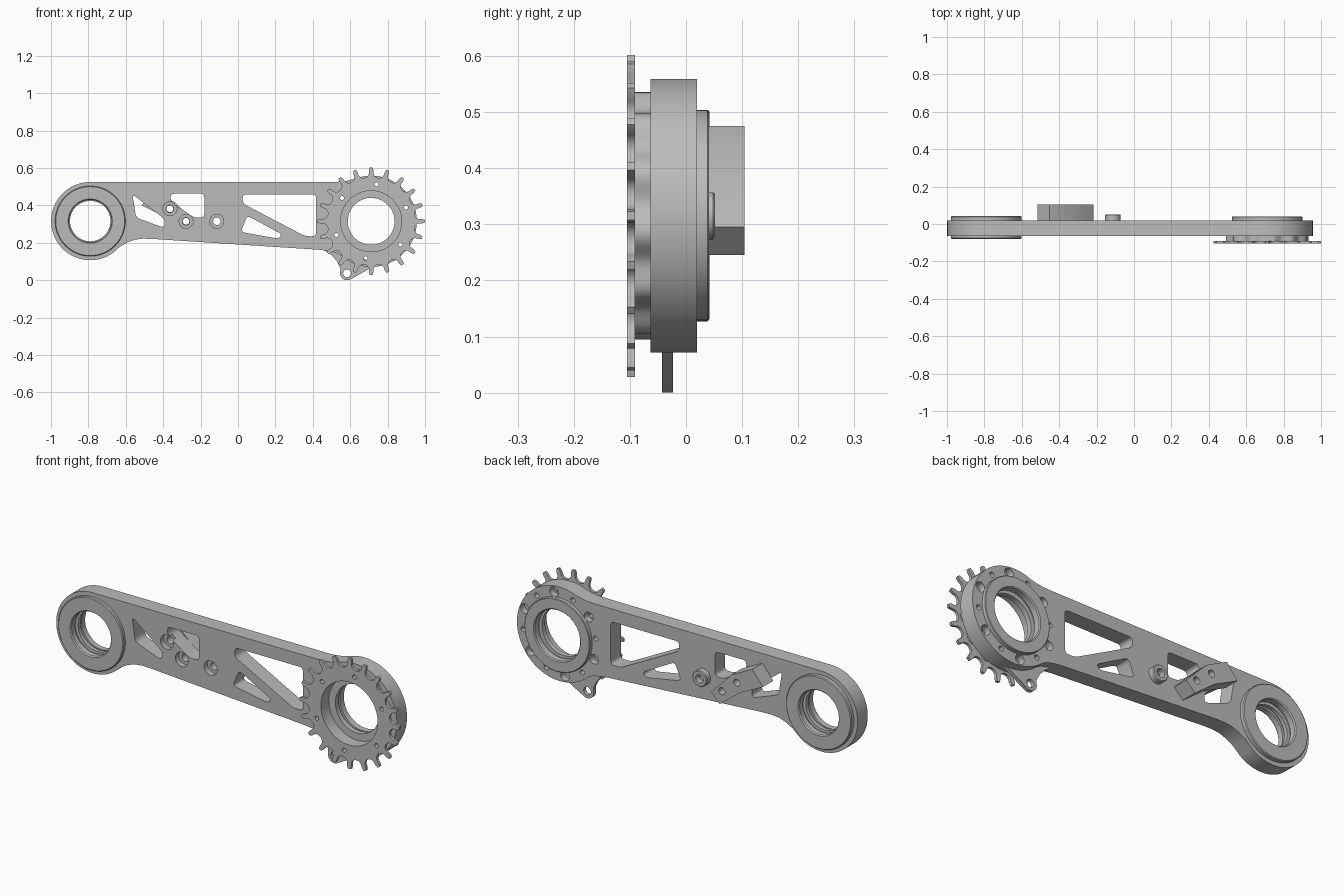
import bpy, bmesh
from math import sin, cos, radians, pi
from mathutils import Vector

if "Cube" in bpy.data.objects:
    bpy.data.objects.remove(bpy.data.objects["Cube"])

metal = bpy.data.materials.new("machined_grey")
metal.use_nodes = True
GREY = (0.5, 0.5, 0.5, 1)
metal.diffuse_color = GREY
metal.node_tree.nodes["Principled BSDF"].inputs["Base Color"].default_value = GREY

PIVOT = (-0.79, 0.316)      # plain end centre (x, z)
HUB = (0.712, 0.315)        # sprocket end centre
FRONT, BACK = -0.063, 0.02  # arm faces along y


def arc(c, r, a0, a1, n=48):
    """Points on an arc in the xz plane, angles in degrees."""
    angles = [radians(a0 + (a1 - a0) * i / n) for i in range(n + 1)]
    return [(c[0] + r * cos(a), c[1] + r * sin(a)) for a in angles]


def circle(c, r, n=32):
    return arc(c, r, 0, 360, n)[:-1]


def polar(c, r, deg):
    return (c[0] + r * cos(radians(deg)), c[1] + r * sin(radians(deg)))


def rounded(points, r=0.022, n=5):
    """Soften every corner of a polygon."""
    out = []
    for i, p in enumerate(points):
        p = Vector(p)
        a, b = Vector(points[i - 1]) - p, Vector(points[(i + 1) % len(points)]) - p
        a = p + a.normalized() * min(r, a.length * 0.45)
        b = p + b.normalized() * min(r, b.length * 0.45)
        for k in range(n + 1):
            t = k / n
            out.append(tuple(a * (1 - t) ** 2 + p * 2 * t * (1 - t) + b * t * t))
    return out


def finish(name, bm):
    bmesh.ops.recalc_face_normals(bm, faces=bm.faces)
    mesh = bpy.data.meshes.new(name)
    bm.to_mesh(mesh)
    bm.free()
    mesh.materials.append(metal)
    obj = bpy.data.objects.new(name, mesh)
    bpy.context.collection.objects.link(obj)
    return obj


def prism(name, outlines, y0, y1):
    """Extrude separate xz outlines between two depths."""
    bm = bmesh.new()
    for pts in outlines:
        front = [bm.verts.new((x, y0, z)) for x, z in pts]
        back = [bm.verts.new((x, y1, z)) for x, z in pts]
        bm.faces.new(front)
        bm.faces.new(back[::-1])
        for i in range(len(pts)):
            bm.faces.new((front[i - 1], back[i - 1], back[i], front[i]))
    return finish(name, bm)


def lathe(name, c, profile, n=72):
    """Revolve a closed (radius, y) profile about the y axis through c."""
    bm = bmesh.new()
    rings = []
    for i in range(n):
        a = 2 * pi * i / n
        rings.append([bm.verts.new((c[0] + r * cos(a), y, c[1] + r * sin(a))) for r, y in profile])
    for i in range(n):
        for k in range(len(profile)):
            bm.faces.new((rings[i - 1][k - 1], rings[i - 1][k], rings[i][k], rings[i][k - 1]))
    return finish(name, bm)


def activate(obj):
    bpy.ops.object.select_all(action='DESELECT')
    obj.select_set(True)
    bpy.context.view_layer.objects.active = obj


def cut(obj, outlines, y0=-0.3, y1=0.3):
    cutter = prism("cutter", outlines, y0, y1)
    cutter.hide_render = True
    mod = obj.modifiers.new("cut", 'BOOLEAN')
    mod.operation, mod.solver, mod.object = 'DIFFERENCE', 'EXACT', cutter
    activate(obj)
    bpy.ops.object.modifier_apply(modifier=mod.name)
    bpy.data.objects.remove(cutter)


# Arm plate
outline = (arc(PIVOT, 0.209, 90, 305)
           + [(-0.63, 0.18), (-0.59, 0.203), (-0.55, 0.217), (-0.51, 0.222), (-0.46, 0.221),
              (0.43, 0.163), (0.48, 0.157), (0.52, 0.148)]
           + arc(HUB, 0.244, 228, 472)
           + [(0.59, 0.533), (0.55, 0.527), (0.50, 0.525)])
arm = prism("arm", [outline], FRONT, BACK)

# Weight saving windows
windows = [
    [(-0.565, 0.46), (-0.39, 0.325), (-0.395, 0.28), (-0.545, 0.335)],
    [(-0.36, 0.463), (-0.18, 0.463), (-0.18, 0.335), (-0.235, 0.335), (-0.36, 0.42)],
    [(0.025, 0.458), (0.418, 0.458), (0.418, 0.235), (0.36, 0.235), (0.025, 0.41)],
    [(0.05, 0.345), (0.235, 0.245), (0.215, 0.222), (0.015, 0.258)],
]
bolts = [(-0.364, 0.382), (-0.278, 0.315)]
boss_at = (-0.113, 0.315)
cut(arm, [rounded(w) for w in windows] + [circle(PIVOT, 0.17, 72), circle(HUB, 0.175, 72)])

# Bolt holes with counterbores
hub_bolts = [polar(HUB, 0.2, 21.5 + 60 * i) for i in range(6)]
cut(arm, [circle(p, 0.02) for p in bolts + [boss_at]] + [circle(p, 0.011, 16) for p in hub_bolts])
cut(arm, [circle(p, 0.037) for p in bolts + [boss_at]], -0.1, -0.035)
cut(arm, [circle(polar(HUB, 0.213, 21.5 + 60 * i), 0.025) for i in range(6)]
    + [circle(polar(HUB, 0.21, 51.5 + 60 * i), 0.013, 16) for i in range(6)], -0.015, 0.1)

# Bearing sleeve in the plain end
pivot_sleeve = lathe("pivot_sleeve", PIVOT, [
    (0.184, -0.08), (0.188, -0.076), (0.188, 0.038), (0.184, 0.042), (0.118, 0.042),
    (0.113, 0.036), (0.113, 0.008), (0.125, 0.008), (0.125, -0.008), (0.108, -0.008),
    (0.108, -0.028), (0.125, -0.028), (0.125, -0.045), (0.113, -0.045), (0.113, -0.074),
    (0.118, -0.08)])

# Bearing sleeve in the sprocket end
hub_sleeve = lathe("hub_sleeve", HUB, [
    (0.188, FRONT), (0.188, 0.038), (0.185, 0.041), (0.135, 0.041), (0.13, 0.036),
    (0.13, 0.004), (0.147, 0.004), (0.147, -0.014), (0.125, -0.014), (0.125, -0.04),
    (0.163, -0.04), (0.163, FRONT)])

# Scalloped spacer behind the sprocket
lobes = [polar(HUB, 0.213 + 0.01 * cos(radians(12 * (a - 21.5))), a) for a in range(0, 360, 3)]
spacer = prism("sprocket_spacer", [lobes], -0.092, FRONT)

# Sprocket with rounded valleys between narrow teeth
TEETH = 20
step = 360 / TEETH
gear = []
for i in range(TEETH):
    a = i * step
    gear += [polar(HUB, 0.287, a - 1.5), polar(HUB, 0.287, a + 1.5)]
    mid = a + step / 2
    gear += arc(polar(HUB, 0.264, mid), 0.03, mid + 180 + 98, mid + 180 - 98, 10)[::-1]
    # keep the valley running from this tooth to the next
    if i == 0:
        flip = (Vector(gear[2]) - Vector(gear[1])).length > (Vector(gear[-1]) - Vector(gear[1])).length
    if flip:
        gear[-11:] = gear[-11:][::-1]
sprocket = prism("sprocket", [gear], -0.105, -0.091)
for part in (spacer, sprocket):
    cut(part, [circle(HUB, 0.163, 72)] + [circle(p, 0.011, 16) for p in hub_bolts])

# Thin lug under the sprocket end
eye = (0.583, 0.037)
lug = prism("lug", [[(0.60, 0.16), (0.46, 0.159), (0.50, 0.135), (0.53, 0.10), (0.547, 0.065)]
                    + arc(eye, 0.037, 170, 290, 16)
                    + [(0.66, 0.037), (0.72, 0.072), (0.70, 0.10)]], -0.043, -0.023)
cut(lug, [circle(eye, 0.021)])

# Bent mounting block on the back
block = prism("mount_block", [[(-0.515, 0.40), (-0.452, 0.475), (-0.334, 0.415),
                               (-0.217, 0.295), (-0.267, 0.245), (-0.384, 0.335)]], BACK, 0.104)
cut(block, [circle(p, 0.018) for p in bolts])

# Small round boss on the back
small_boss = lathe("small_boss", boss_at, [
    (0.042, BACK), (0.042, 0.048), (0.038, 0.052), (0.022, 0.052), (0.022, BACK)], 32)

for part in (arm, pivot_sleeve, hub_sleeve, spacer, sprocket, lug, block, small_boss):
    activate(part)
    bpy.ops.object.shade_smooth_by_angle(angle=radians(30))
